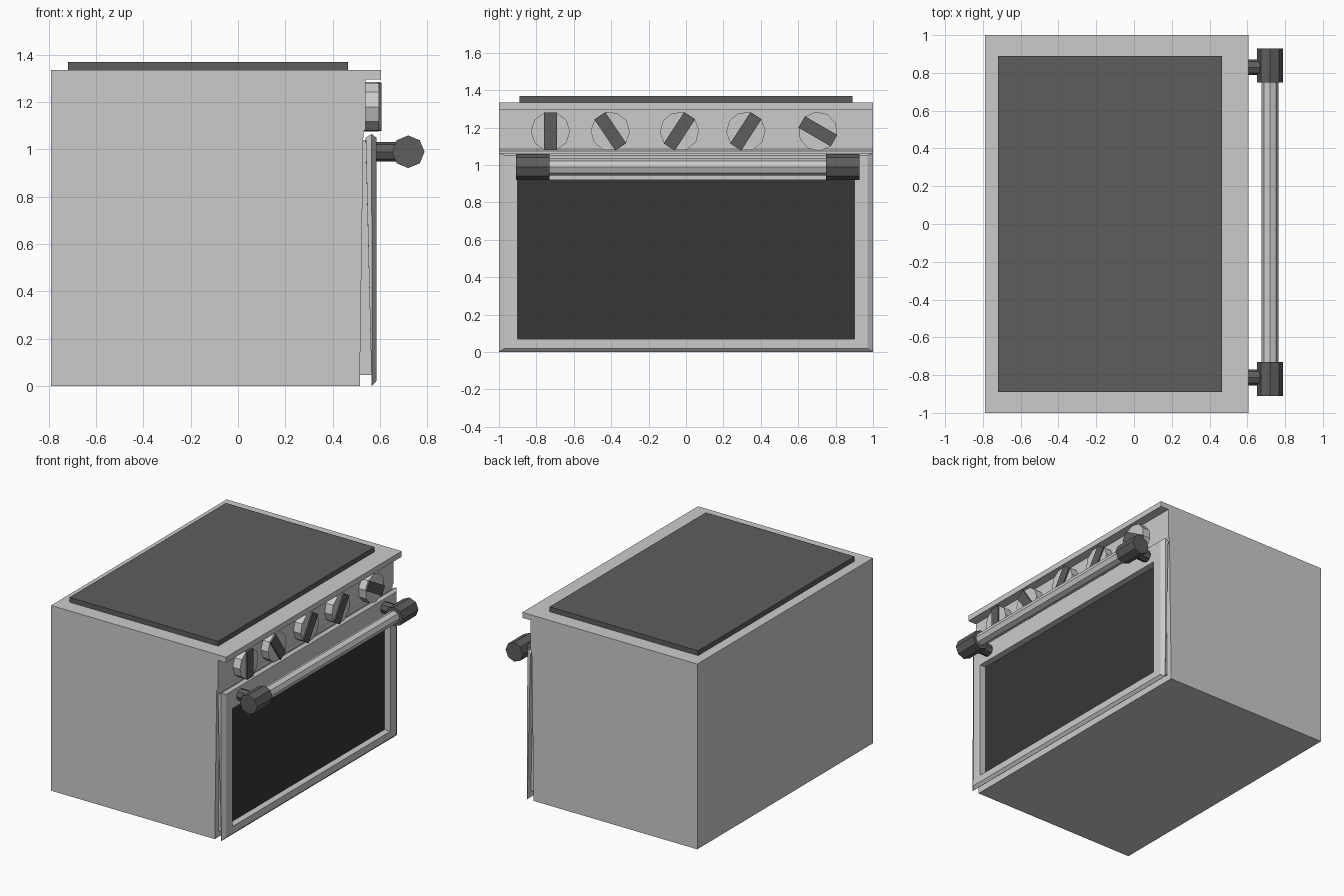
import bpy, bmesh, math
from mathutils import Matrix, Vector

cube = bpy.data.objects.get("Cube")
if cube:
    bpy.data.objects.remove(cube, do_unlink=True)


def material(name, value):
    m = bpy.data.materials.new(name)
    m.use_nodes = True
    colour = (value, value, value, 1)
    m.diffuse_color = colour
    m.node_tree.nodes["Principled BSDF"].inputs["Base Color"].default_value = colour
    return m


STEEL = material("light grey steel", 0.6)
DARK = material("dark grey", 0.11)
GLASS = material("black glass", 0.037)


def finish(bm, name, *mats):
    bmesh.ops.recalc_face_normals(bm, faces=bm.faces)
    mesh = bpy.data.meshes.new(name)
    bm.to_mesh(mesh)
    bm.free()
    for m in mats:
        mesh.materials.append(m)
    ob = bpy.data.objects.new(name, mesh)
    bpy.context.collection.objects.link(ob)
    return ob


def box(name, lo, hi, mat, turn=None):
    lo, hi = Vector(lo), Vector(hi)
    bm = bmesh.new()
    bmesh.ops.create_cube(bm, size=1)
    place = Matrix.Translation((lo + hi) / 2) @ (turn or Matrix()) @ Matrix.Diagonal((*(hi - lo), 1))
    bm.transform(place)
    return finish(bm, name, mat)


def rod(name, start, end, radius, sides, mat, spin=0):
    """Flat-sided cylinder between two points."""
    start, end = Vector(start), Vector(end)
    axis = end - start
    bm = bmesh.new()
    bmesh.ops.create_cone(bm, cap_ends=True, segments=sides, radius1=radius,
                          radius2=radius, depth=axis.length)
    aim = Matrix.Rotation(math.pi / 2, 4, 'Y' if axis.x else 'X')
    around = Matrix.Rotation(spin, 4, axis.normalized())
    bm.transform(Matrix.Translation((start + end) / 2) @ around @ aim)
    return finish(bm, name, mat)


# Body: side profile with overhanging top, extruded across the width
profile = [(-0.79, 0), (0.515, 0), (0.53, 1.07), (0.54, 1.09), (0.54, 1.295),
           (0.605, 1.295), (0.605, 1.335), (-0.79, 1.335)]
bm = bmesh.new()
face = bm.faces.new([bm.verts.new((x, -1, z)) for x, z in profile])
side = bmesh.ops.extrude_face_region(bm, geom=[face])["geom"]
bmesh.ops.translate(bm, vec=(0, 2, 0),
                    verts=[v for v in side if isinstance(v, bmesh.types.BMVert)])
finish(bm, "oven_body", STEEL)

# Cooktop plate
box("cooktop", (-0.72, -0.89, 1.33), (0.465, 0.89, 1.37), DARK)

# Door: rectangular rings bridged from the back core to the recessed window
# Each ring: x at bottom, x at top, half width, bottom z, top z
rings = [(0.505, 0.52, 0.96, 0.045, 1.04), (0.565, 0.54, 0.96, 0.045, 1.04),
         (0.565, 0.54, 1, 0, 1.05), (0.567, 0.565, 1, 0, 1.065),
         (0.585, 0.585, 0.97, 0.02, 1.05), (0.585, 0.585, 0.9, 0.07, 0.92),
         (0.538, 0.538, 0.9, 0.07, 0.92)]
bm = bmesh.new()
loops = [[bm.verts.new(p) for p in ((xb, -w, b), (xb, w, b), (xt, w, t), (xt, -w, t))]
         for xb, xt, w, b, t in rings]
for a, c in zip(loops, loops[1:]):
    for i in range(4):
        j = (i + 1) % 4
        bm.faces.new((a[i], a[j], c[j], c[i]))
bm.faces.new(loops[0])
bm.faces.new(loops[-1]).material_index = 1
finish(bm, "oven_door", STEEL, GLASS)

# Handle: bar, end caps and standoffs
HX, HZ = 0.72, 0.99
rod("handle_bar", (HX, -0.76, HZ), (HX, 0.77, HZ), 0.045, 8, STEEL)
for label, y in (("right", -0.82), ("left", 0.838)):
    rod(label + "_handle_cap", (HX, y - 0.09, HZ), (HX, y + 0.09, HZ), 0.069, 8, DARK)
    rod(label + "_handle_standoff", (0.58, y * 0.99, HZ), (HX, y * 0.99, HZ), 0.042, 8, DARK)

# Knobs: ten-sided discs with a dark grip strip across the face
KZ = 1.18
for n, (y, degrees) in enumerate([(-0.725, 0), (-0.405, 34), (-0.035, -33),
                                  (0.32, -33), (0.705, 60)], 1):
    angle = math.radians(degrees)
    rod(f"knob_{n}", (0.53, y, KZ), (0.597, y, KZ), 0.105, 10, STEEL, angle)
    box(f"knob_grip_{n}", (0.59, y - 0.035, KZ - 0.1), (0.606, y + 0.035, KZ + 0.1),
        DARK, Matrix.Rotation(angle, 4, 'X'))
